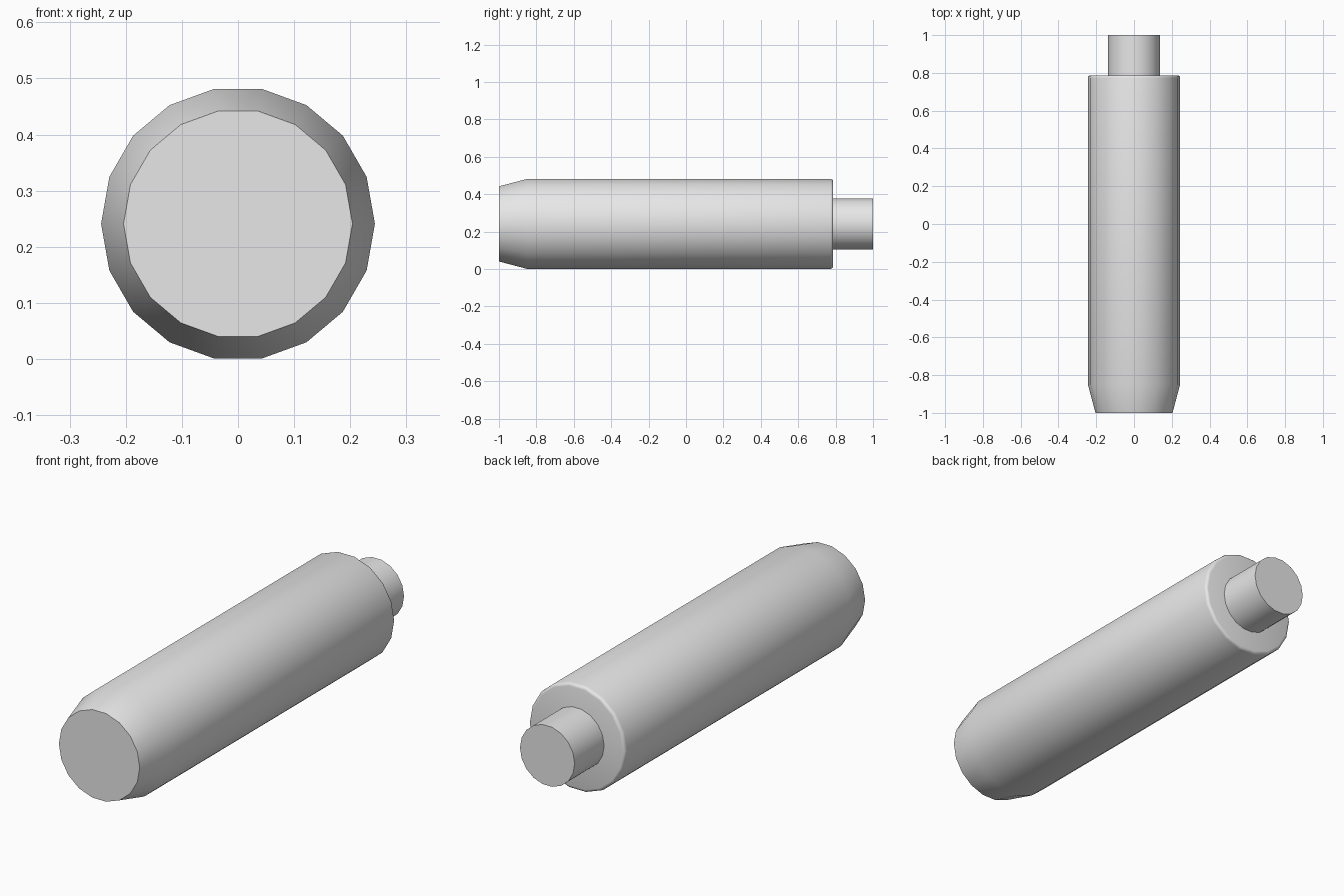
import bpy, bmesh, math

if "Cube" in bpy.data.objects:
    bpy.data.objects.remove(bpy.data.objects["Cube"])

SIDES = 18
CENTRE_Z = 0.241

grey = bpy.data.materials.new("plain grey")
grey.diffuse_color = (0.8, 0.8, 0.8, 1)
grey.use_nodes = True
grey.node_tree.nodes["Principled BSDF"].inputs["Base Color"].default_value = grey.diffuse_color


def lathe(name, profile):
    """Closed turned solid along y from (radius, y) stations."""
    bm = bmesh.new()
    rings = []
    for r, y in profile:
        angles = [2 * math.pi * i / SIDES for i in range(SIDES)]
        rings.append([bm.verts.new((r * math.cos(a), y, CENTRE_Z + r * math.sin(a)))
                      for a in angles])
    for a, b in zip(rings, rings[1:]):
        for i in range(SIDES):
            j = (i + 1) % SIDES
            bm.faces.new((a[i], a[j], b[j], b[i]))
    bm.faces.new(rings[0])
    bm.faces.new(rings[-1])
    bmesh.ops.recalc_face_normals(bm, faces=bm.faces)
    mesh = bpy.data.meshes.new(name)
    bm.to_mesh(mesh)
    bm.free()
    mesh.materials.append(grey)
    obj = bpy.data.objects.new(name, mesh)
    bpy.context.collection.objects.link(obj)
    bpy.ops.object.select_all(action='DESELECT')
    obj.select_set(True)
    bpy.context.view_layer.objects.active = obj
    bpy.ops.object.shade_smooth_by_angle(angle=math.radians(40))
    return obj


# Main barrel: tapered front end, rounded rim at the back
bevel, radius, back = 0.014, 0.244, 0.787
rim = [(radius - bevel + bevel * math.cos(t), back - bevel + bevel * math.sin(t))
       for t in (math.radians(30 * k) for k in range(4))]
lathe("barrel", [(0.204, -1.0), (radius, -0.85)] + rim)

# Narrow pin standing out of the back
lathe("back_pin", [(0.138, 0.78), (0.138, 1.0)])
